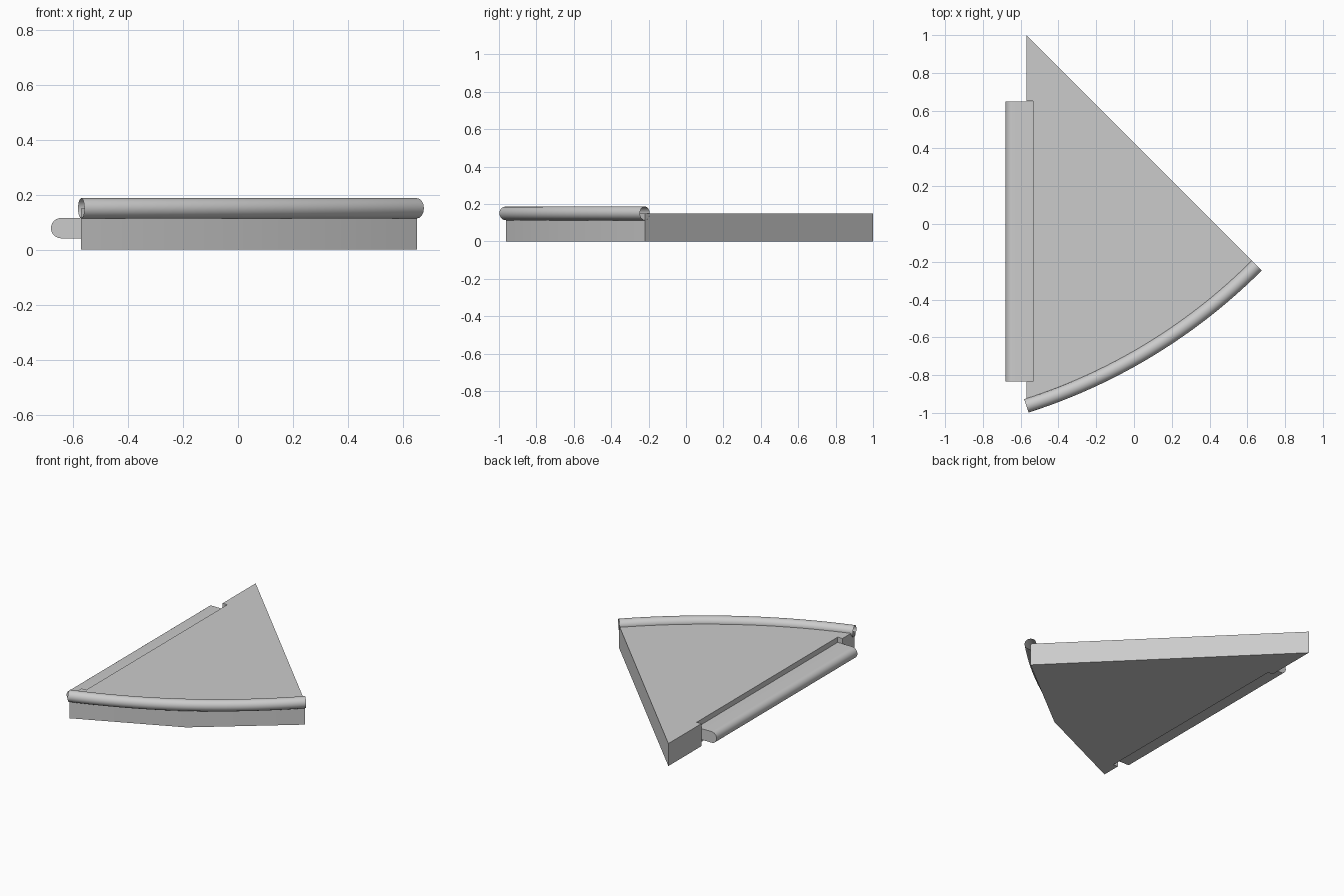
import bpy, math

if "Cube" in bpy.data.objects:
    bpy.data.objects.remove(bpy.data.objects["Cube"])

Z_TOP = 0.15          # plate thickness
TUBE_R = 0.037
LEFT, RIGHT = (-0.57, -0.963), (0.65, -0.22)   # ends of the curved edge

# Circle through both ends whose tangent at RIGHT runs at 45 degrees
dx, dy = RIGHT[0] - LEFT[0], RIGHT[1] - LEFT[1]
half = math.radians(45) - math.atan2(dy, dx)
R = math.hypot(dx, dy) / (2 * math.sin(half))
CX = RIGHT[0] - R * math.sin(math.radians(45))
CY = RIGHT[1] + R * math.cos(math.radians(45))


def arc(n):
    """n+1 points along the curved edge, left to right."""
    a0 = math.radians(-45) - 2 * half
    return [(CX + R * math.cos(a0 + 2 * half * i / n),
             CY + R * math.sin(a0 + 2 * half * i / n)) for i in range(n + 1)]


def prism(name, profile, place, lo, hi):
    """Extrude a 2D outline from lo to hi; place maps (u, v, w) to xyz."""
    n = len(profile)
    verts = [place(u, v, w) for w in (lo, hi) for u, v in profile]
    faces = [tuple(reversed(range(n))), tuple(range(n, 2 * n))]
    faces += [(i, (i + 1) % n, n + (i + 1) % n, n + i) for i in range(n)]
    me = bpy.data.meshes.new(name)
    me.from_pydata(verts, [], faces)
    ob = bpy.data.objects.new(name, me)
    bpy.context.collection.objects.link(ob)
    return ob


def smooth(ob, angle=35):
    bpy.ops.object.select_all(action='DESELECT')
    ob.select_set(True)
    bpy.context.view_layer.objects.active = ob
    bpy.ops.object.shade_smooth_by_angle(angle=math.radians(angle))


# Wedge plate with a slot cut into its straight left side
outline = arc(2) + [(-0.57, 1.0), (-0.57, 0.652), (-0.535, 0.652),
                    (-0.535, -0.835), (-0.57, -0.835)]
plate = prism("wedge_plate", outline, lambda u, v, w: (u, v, w), 0, Z_TOP)
smooth(plate)

# Tongue with a rounded outer edge, seated in the slot
r, zc = 0.037, 0.078
tongue_profile = [(-0.535, zc - r), (-0.535, zc + r)]
for i in range(13):
    a = math.pi / 2 + math.pi * i / 12
    tongue_profile.append((-0.68 + r + r * math.cos(a), zc + r * math.sin(a)))
tongue = prism("side_tongue", tongue_profile, lambda u, v, w: (u, w, v), 0.648, -0.835)
smooth(tongue)

# Open tube rolled along the curved edge
cu = bpy.data.curves.new("edge_tube", 'CURVE')
cu.dimensions = '3D'
cu.bevel_depth = TUBE_R
cu.bevel_resolution = 6
cu.use_fill_caps = False
pts = arc(24)
sp = cu.splines.new('POLY')
sp.points.add(len(pts) - 1)
for p, (x, y) in zip(sp.points, pts):
    p.co = (x, y, Z_TOP, 1)
tube = bpy.data.objects.new("edge_tube", cu)
bpy.context.collection.objects.link(tube)
bpy.ops.object.select_all(action='DESELECT')
tube.select_set(True)
bpy.context.view_layer.objects.active = tube
bpy.ops.object.convert(target='MESH')
smooth(bpy.context.object)
